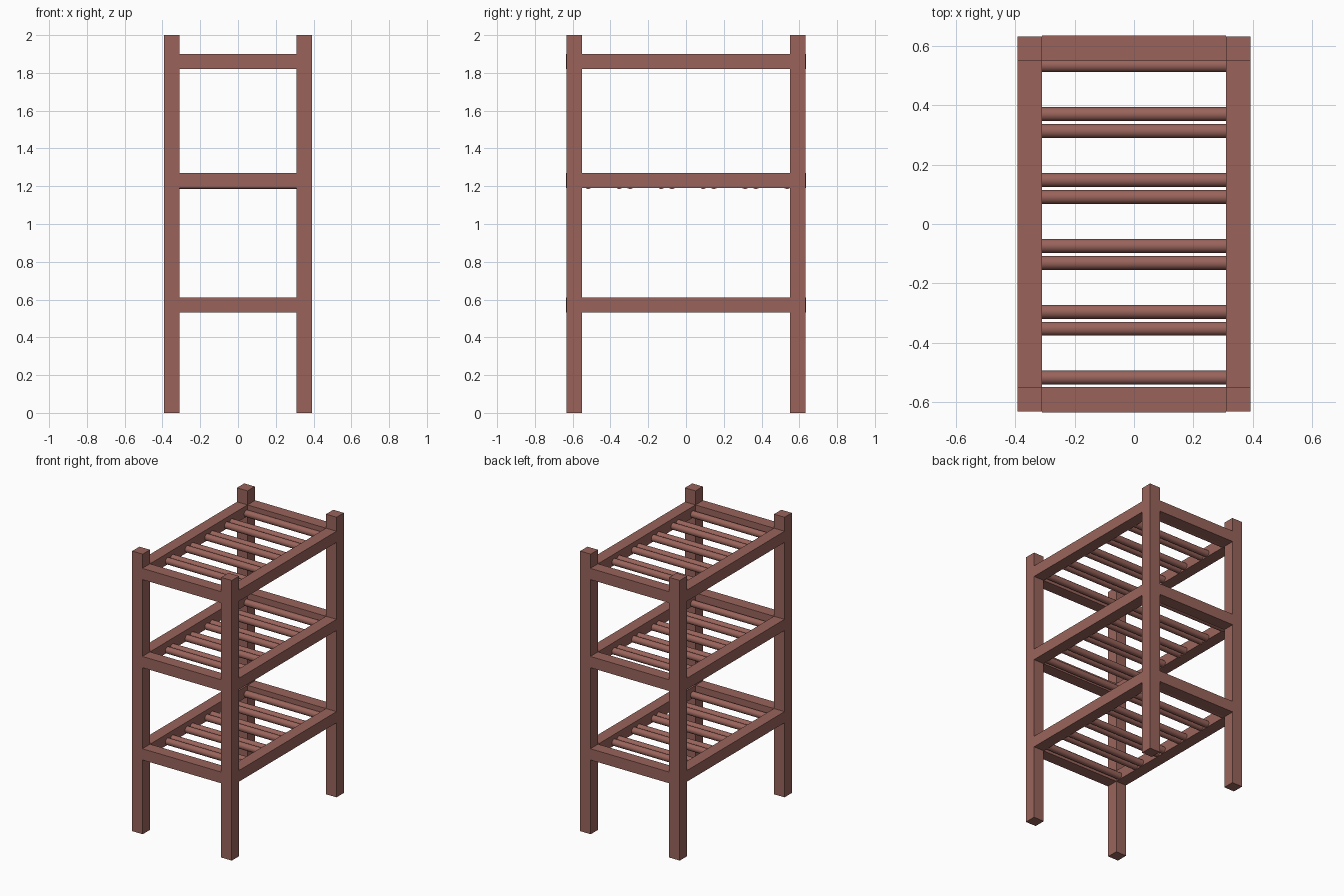
import bpy
import math

if "Cube" in bpy.data.objects:
    bpy.data.objects.remove(bpy.data.objects["Cube"])

# One reddish-brown wood colour
wood = bpy.data.materials.new("reddish_brown_wood")
wood.diffuse_color = (0.32, 0.127, 0.105, 1.0)
wood.use_nodes = True
wood.node_tree.nodes["Principled BSDF"].inputs["Base Color"].default_value = wood.diffuse_color


def box(name, x, y, z):
    """Box given by its (min, max) range on each axis."""
    ranges = (x, y, z)
    bpy.ops.mesh.primitive_cube_add(size=1, location=[(a + b) / 2 for a, b in ranges])
    ob = bpy.context.object
    ob.name = name
    ob.scale = [b - a for a, b in ranges]
    bpy.ops.object.transform_apply(location=False, rotation=False, scale=True)
    ob.data.materials.append(wood)
    return ob


def rod(name, y, z, half_length=0.315, radius=0.0235):
    """Round rod running across the rack."""
    bpy.ops.mesh.primitive_cylinder_add(vertices=32, radius=radius, depth=2 * half_length,
                                        location=(0, y, z), rotation=(0, math.pi / 2, 0))
    ob = bpy.context.object
    ob.name = name
    ob.data.materials.append(wood)
    bpy.ops.object.shade_smooth_by_angle()


X_IN, X_OUT = 0.31, 0.393    # inner and outer faces of the posts
Y_IN, Y_OUT = 0.55, 0.632
SIDES = ((-1, "left"), (1, "right"))
ENDS = ((-1, "front"), (1, "back"))


def span(sign, a, b):
    return tuple(sorted((sign * a, sign * b)))


# Four corner posts
for sx, side in SIDES:
    for sy, end in ENDS:
        box(f"{end}_{side}_post", span(sx, X_IN, X_OUT), span(sy, Y_IN, Y_OUT), (0, 2))

# Paired rods: two evenly spaced rows, offset from each other
rod_ys = [start - 0.222 * i for start in (0.535, 0.37) for i in range(5)]

# Three shelves: rail bottom height and rod axis height
for level, rail_z, rod_z in (("lower", 0.532, 0.557),
                             ("middle", 1.191, 1.209),
                             ("upper", 1.82, 1.846)):
    height = (rail_z, rail_z + 0.08)
    for sx, side in SIDES:
        box(f"{level}_{side}_rail", span(sx, X_IN, X_OUT), (-Y_IN, Y_IN), height)
    for sy, end in ENDS:
        box(f"{level}_{end}_rail", (-X_IN, X_IN), span(sy, Y_IN, Y_OUT + 0.004), height)
    for i, y in enumerate(rod_ys):
        rod(f"{level}_shelf_rod_{i + 1}", y, rod_z)
